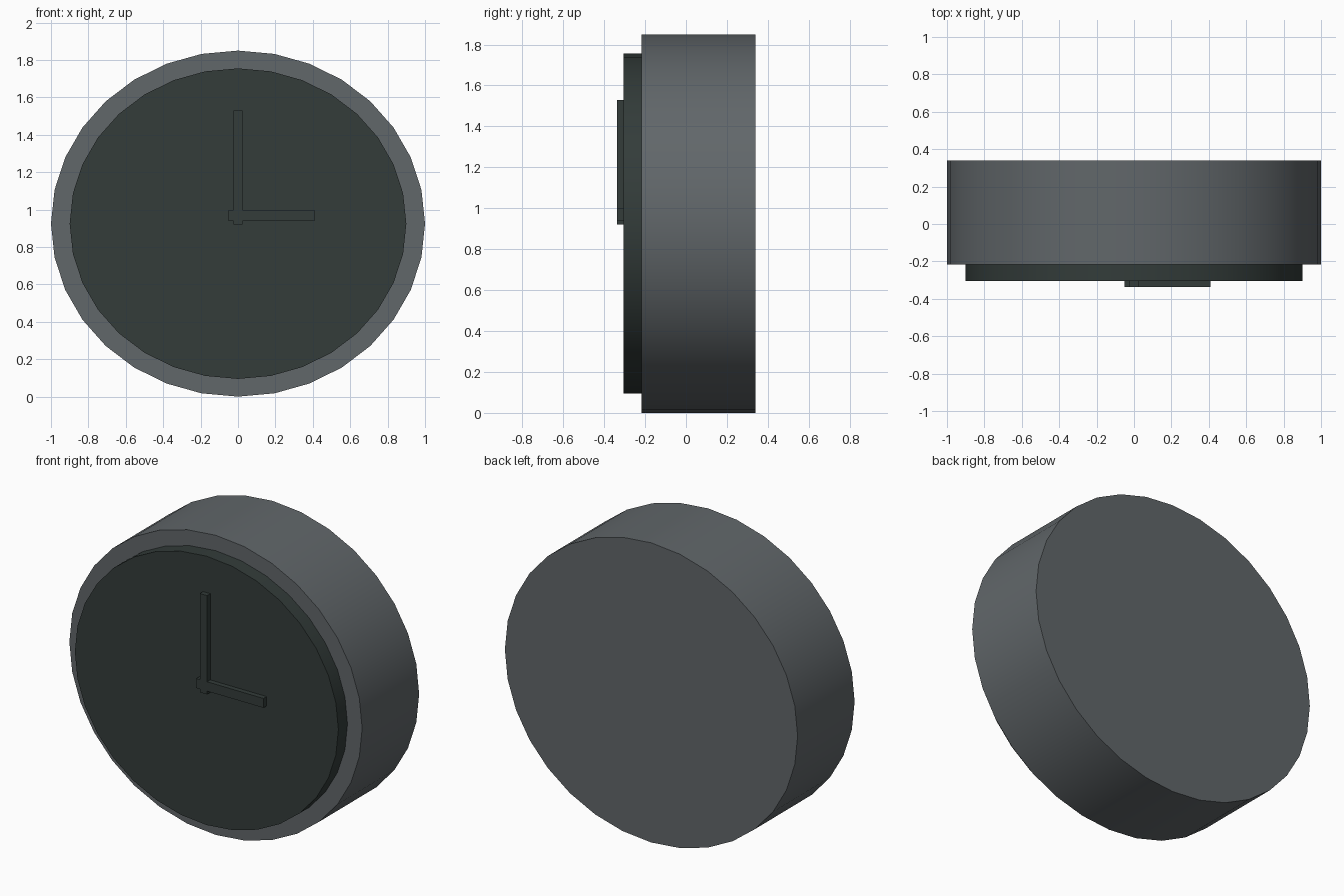
import bpy
import math

cube = bpy.data.objects.get("Cube")
if cube:
    bpy.data.objects.remove(cube, do_unlink=True)


def material(name, color):
    mat = bpy.data.materials.new(name)
    mat.use_nodes = True
    mat.diffuse_color = color
    mat.node_tree.nodes["Principled BSDF"].inputs["Base Color"].default_value = color
    return mat


def finish(obj, name, mat):
    obj.name = name
    obj.data.materials.append(mat)
    bpy.ops.object.transform_apply(location=False, rotation=True, scale=True)


grey = material("slate grey", (0.12, 0.135, 0.144, 1))
dark = material("dark green grey", (0.033, 0.045, 0.042, 1))
CENTRE = 0.925


def disc(name, rx, rz, front, back, mat):
    """Slightly flattened drum whose axis runs along y."""
    bpy.ops.mesh.primitive_cylinder_add(
        vertices=32, radius=1, depth=back - front,
        location=(0, (front + back) / 2, CENTRE), rotation=(math.pi / 2, 0, 0))
    obj = bpy.context.object
    obj.scale = (rx, rz, 1)
    finish(obj, name, mat)
    bpy.ops.object.shade_smooth_by_angle(angle=math.radians(30))


def hand(name, x0, x1, z0, z1, mat):
    """Thin bar lying on the dial."""
    front, back = -0.337, -0.30
    bpy.ops.mesh.primitive_cube_add(
        size=1, location=((x0 + x1) / 2, (front + back) / 2, (z0 + z1) / 2))
    obj = bpy.context.object
    obj.scale = (x1 - x0, back - front, z1 - z0)
    finish(obj, name, mat)


# Case and raised dial
disc("clock_case", 1.0, CENTRE, -0.217, 0.339, grey)
disc("clock_dial", 0.9, 0.83, -0.306, -0.21, dark)

# Hands showing three o'clock
hand("minute_hand", -0.025, 0.025, 0.92, 1.53, dark)
hand("hour_hand", -0.05, 0.41, 0.94, 0.998, dark)
